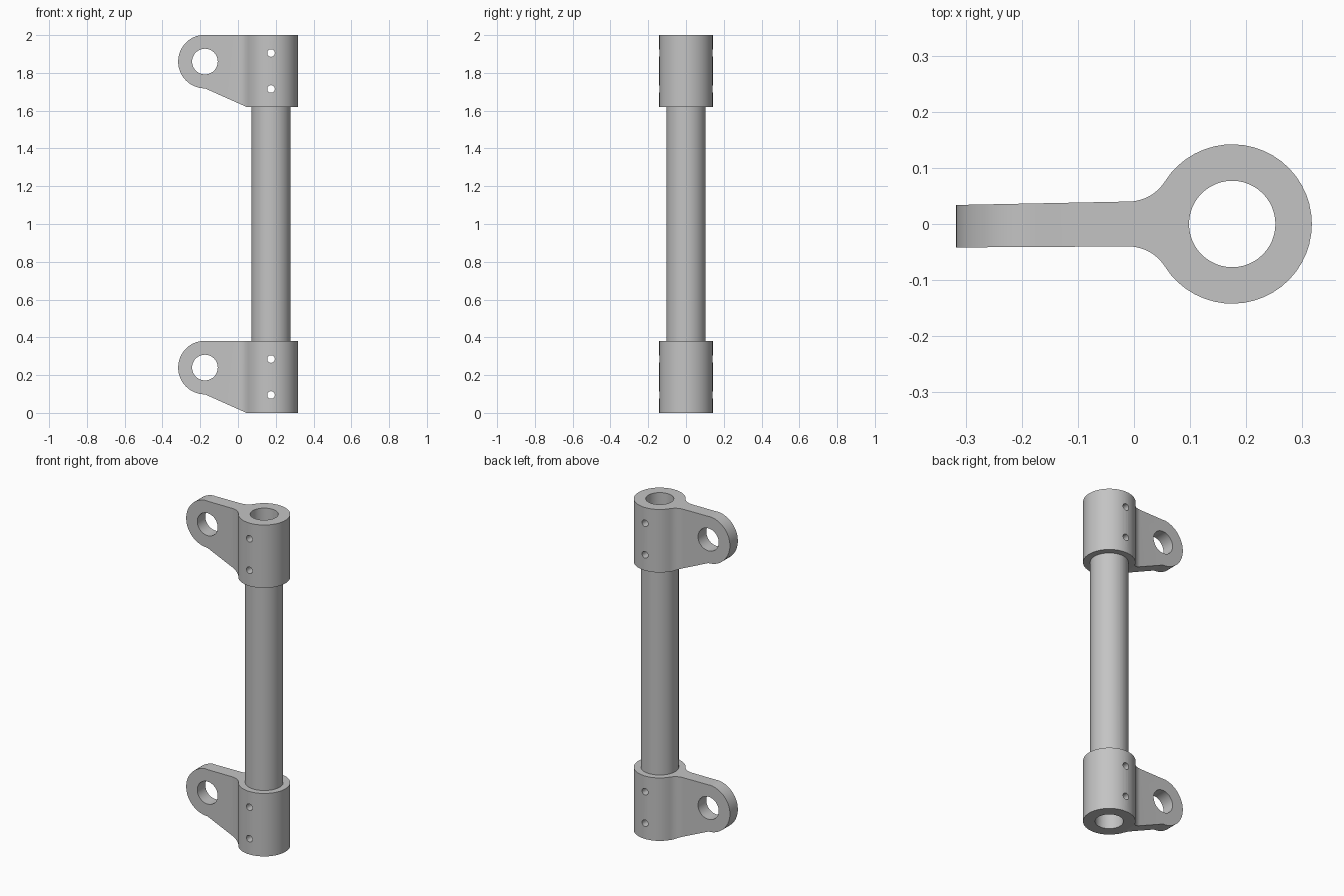
import bpy
import bmesh
from math import cos, sin, pi, atan2, radians
from mathutils import Matrix, Vector

if "Cube" in bpy.data.objects:
    bpy.data.objects.remove(bpy.data.objects["Cube"], do_unlink=True)

HEIGHT, COLLAR = 2.0, 0.38          # overall height, bracket height
AXIS, BARREL_R = 0.175, 0.142       # tube axis x, collar radius
TUBE_R, BORE_R = 0.104, 0.077
EYE_R, EYE_HOLE_R, EYE_Z = 0.142, 0.068, 0.24
PIN_R, PIN_HEIGHTS = 0.02, (0.095, 0.285)
LIFT = HEIGHT - COLLAR

metal = bpy.data.materials.new("grey metal")
metal.use_nodes = True
metal.diffuse_color = (0.55, 0.55, 0.55, 1)
metal.node_tree.nodes["Principled BSDF"].inputs["Base Color"].default_value = (0.55, 0.55, 0.55, 1)


def arc(cx, cy, r, start, end, steps):
    return [(cx + r * cos(start + (end - start) * i / steps),
             cy + r * sin(start + (end - start) * i / steps)) for i in range(steps + 1)]


def circle(cx, cy, r, steps=48):
    return arc(cx, cy, r, 0, 2 * pi, steps)[:-1]


def prism(name, outline, low, high, along_y=False):
    """Extrude a flat outline upward, or an x/z outline along y."""
    bm = bmesh.new()
    face = bm.faces.new([bm.verts.new((a, low, b) if along_y else (a, b, low)) for a, b in outline])
    top = bmesh.ops.extrude_face_region(bm, geom=[face])["geom"]
    step = Vector((0, high - low, 0) if along_y else (0, 0, high - low))
    bmesh.ops.translate(bm, verts=[v for v in top if isinstance(v, bmesh.types.BMVert)], vec=step)
    bmesh.ops.recalc_face_normals(bm, faces=bm.faces)
    mesh = bpy.data.meshes.new(name)
    bm.to_mesh(mesh)
    bm.free()
    mesh.materials.append(metal)
    obj = bpy.data.objects.new(name, mesh)
    bpy.context.collection.objects.link(obj)
    return obj


def combine(obj, tool, operation="DIFFERENCE"):
    """Apply a boolean and discard the tool."""
    mod = obj.modifiers.new("shape", "BOOLEAN")
    mod.operation, mod.object, mod.solver = operation, tool, "EXACT"
    bpy.context.view_layer.objects.active = obj
    bpy.ops.object.modifier_apply(modifier=mod.name)
    bpy.data.objects.remove(tool, do_unlink=True)


def drill_pins(obj, base):
    for z in PIN_HEIGHTS:
        combine(obj, prism("pin_cutter", circle(AXIS, base + z, PIN_R, 24), -0.3, 0.3, True))


def smooth(obj):
    bpy.ops.object.select_all(action="DESELECT")
    obj.select_set(True)
    bpy.context.view_layer.objects.active = obj
    bpy.ops.object.shade_smooth_by_angle(angle=radians(20))


# Bracket plan: round collar blending through fillets into a thin arm
fx, half, fr = -0.01, 0.04, 0.077
fy = half + fr
tangent = atan2(fy, fx - AXIS)                  # collar angle where the fillet meets it
fillet = arc(fx, fy, fr, -pi / 2, tangent - pi, 10)
plan = [(-0.36, -0.042)] + [(x, -y) for x, y in fillet]
plan += arc(AXIS, 0, BARREL_R, -tangent, tangent, 40)[1:-1]
plan += fillet[::-1] + [(-0.36, 0.033)]
bracket = prism("lower_bracket", plan, -0.1, COLLAR + 0.1)

# Bracket side profile: round eye, flat top, sloping underside
side = arc(-AXIS, EYE_Z, EYE_R, pi / 2, 3 * pi / 2, 28)
side += [(0.045, 0), (0.4, 0), (0.4, COLLAR)]
side[0] = (-AXIS, COLLAR)
combine(bracket, prism("side_profile", side, -0.3, 0.3, True), "INTERSECT")

# Eye hole, tube socket and pin holes
combine(bracket, prism("eye_cutter", circle(-AXIS, EYE_Z, EYE_HOLE_R), -0.3, 0.3, True))
combine(bracket, prism("socket_cutter", circle(AXIS, 0, TUBE_R), -0.2, 0.6))
drill_pins(bracket, 0)
smooth(bracket)

# Matching upper bracket
upper = bracket.copy()
upper.data = bracket.data.copy()
upper.name = "upper_bracket"
upper.data.transform(Matrix.Translation((0, 0, LIFT)))
bpy.context.collection.objects.link(upper)

# Hollow tube running through both brackets
tube = prism("tube", circle(AXIS, 0, TUBE_R), 0, HEIGHT)
combine(tube, prism("bore_cutter", circle(AXIS, 0, BORE_R), -0.2, HEIGHT + 0.2))
for base in (0, LIFT):
    drill_pins(tube, base)
smooth(tube)
